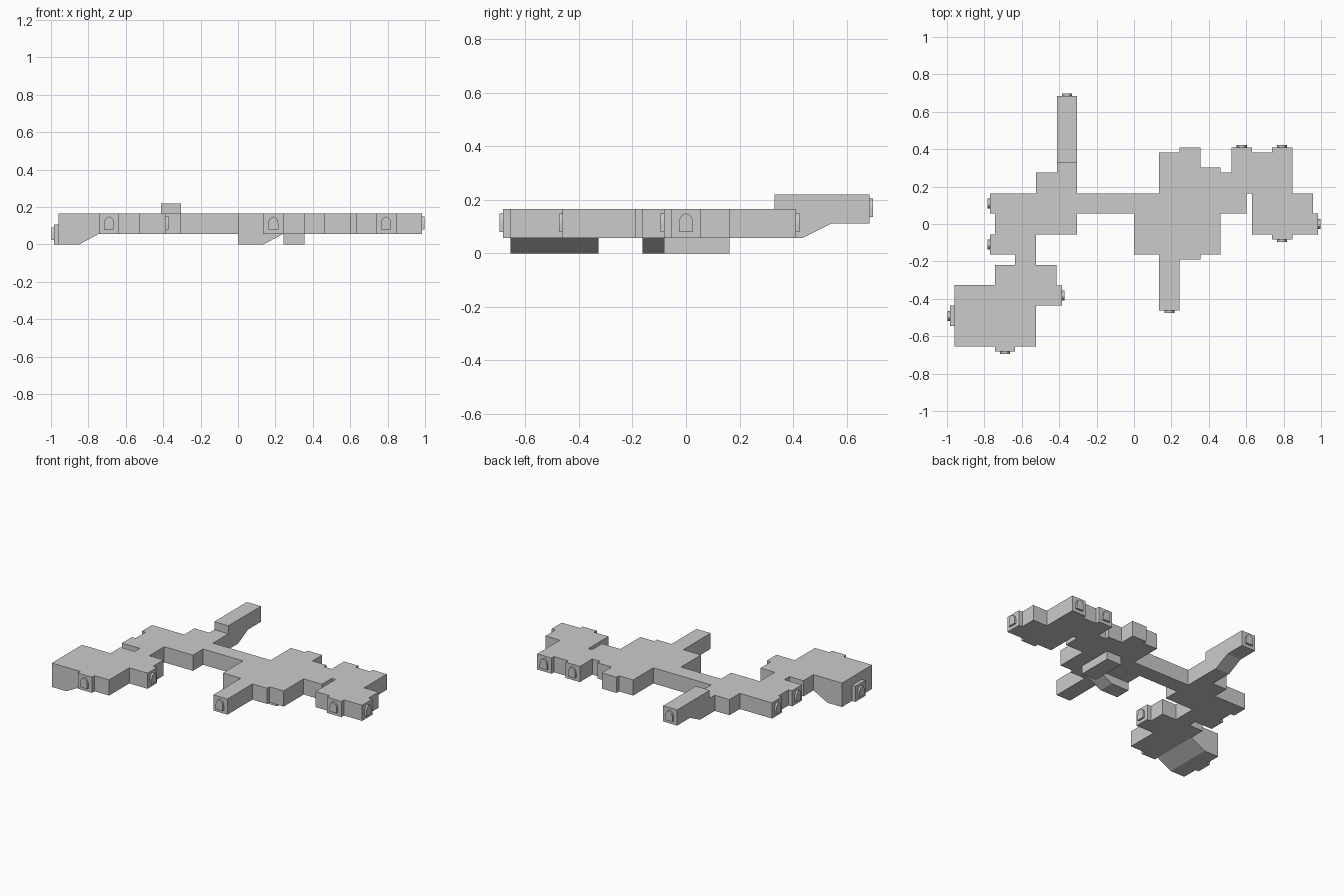
import bpy, bmesh, math

if "Cube" in bpy.data.objects:
    bpy.data.objects.remove(bpy.data.objects["Cube"])


def prism(name, pts, axis, lo, hi, open_sides=()):
    """Sweep a 2D profile along an axis; open_sides are edges left without a wall."""
    place = {'x': lambda a, b, t: (t, a, b),
             'y': lambda a, b, t: (a, t, b),
             'z': lambda a, b, t: (a, b, t)}[axis]
    bm = bmesh.new()
    low = [bm.verts.new(place(a, b, lo)) for a, b in pts]
    top = [bm.verts.new(place(a, b, hi)) for a, b in pts]
    bm.faces.new(low[::-1])
    bm.faces.new(top)
    n = len(pts)
    for i in range(n):
        if i not in open_sides:
            j = (i + 1) % n
            bm.faces.new((low[i], low[j], top[j], top[i]))
    bmesh.ops.recalc_face_normals(bm, faces=bm.faces)
    mesh = bpy.data.meshes.new(name)
    bm.to_mesh(mesh)
    bm.free()
    obj = bpy.data.objects.new(name, mesh)
    bpy.context.collection.objects.link(obj)
    return obj


def door(name, axis, centre, wall, side, floor):
    """Arched door slab standing out from a wall."""
    w, spring, rise = 0.027, 0.052, 0.04
    pts = [(centre - w, floor + 0.023), (centre + w, floor + 0.023)]
    for i in range(9):
        a = math.pi * i / 8
        pts.append((centre + w * math.cos(a), floor + spring + rise * math.sin(a)))
    lo, hi = sorted((wall, wall + side * 0.013))
    prism(name, pts, axis, lo, hi)


FLOOR, ROOF = 0.057, 0.165

# Main floor plan: southern edge west to east, then northern edge back
south = [(-.743, -.655), (-.743, -.683), (-.635, -.683), (-.635, -.655),
         (-.524, -.655), (-.524, -.435), (-.385, -.435), (-.385, -.33),
         (-.415, -.33), (-.415, -.218), (-.524, -.218), (-.524, -.055),
         (-.305, -.055), (-.305, .055), (0, .055), (0, -.163),
         (.135, -.163), (.135, -.462), (.243, -.462), (.243, -.19),
         (.355, -.19), (.355, -.163), (.462, -.163), (.462, .055),
         (.602, .055), (.602, .163), (.63, .163), (.63, -.055),
         (.738, -.055), (.738, -.083), (.847, -.083), (.847, -.055), (.985, -.055)]
north = [(.985, .055), (.957, .055), (.957, .163), (.847, .163), (.847, .41),
         (.738, .41), (.738, .383), (.63, .383), (.63, .41), (.522, .41),
         (.522, .275), (.462, .275), (.462, .303), (.355, .303), (.355, .41),
         (.243, .41), (.243, .383), (.135, .383), (.135, .163),
         (-.305, .163), (-.305, .275), (-.412, .275), (-.524, .275),
         (-.524, .163), (-.77, .163), (-.77, .055), (-.743, .055),
         (-.743, -.055), (-.77, -.055), (-.77, -.163), (-.635, -.163),
         (-.635, -.218), (-.743, -.218), (-.743, -.33)]
plan = south + north
joint_north = plan.index((-.305, .275))
prism("main_floor", plan, 'z', FLOOR, ROOF, (joint_north, len(plan) - 1))

# Northern stair corridor climbing to the upper level
prism("north_stair", [(.275, FLOOR), (.435, FLOOR), (.545, .112), (.685, .112),
                      (.685, .22), (.33, .22), (.33, ROOF), (.275, ROOF)],
      'x', -.412, -.305, (7,))

# Sunken western room with its sloping floor and doorway stub
prism("sunken_west_room", [(-.96, 0), (-.85, 0), (-.743, FLOOR), (-.743, ROOF), (-.96, ROOF)],
      'y', -.655, -.327, (2,))
prism("west_doorway", [(-.985, 0), (-.96, 0), (-.96, .108), (-.985, .108)], 'y', -.545, -.437)

# Lower passages hanging under the eastern hall
prism("lower_ramp", [(0, 0), (.135, 0), (.243, FLOOR), (0, FLOOR)], 'y', -.163, -.055, (2,))
prism("lower_pit", [(.243, 0), (.355, 0), (.355, FLOOR), (.243, FLOOR)], 'y', -.083, .162, (2,))

# Doors: axis, centre along wall, wall position, outward side, floor height
doors = [('x', .109, -.77, -1, FLOOR), ('x', -.109, -.77, -1, FLOOR),
         ('x', -.491, -.985, -1, 0), ('x', -.382, -.385, 1, FLOOR),
         ('x', 0, .985, 1, FLOOR), ('y', -.689, -.683, -1, FLOOR),
         ('y', .189, -.462, -1, FLOOR), ('y', .792, -.083, -1, FLOOR),
         ('y', .792, .41, 1, FLOOR), ('y', .576, .41, 1, FLOOR),
         ('y', -.358, .685, 1, .112)]
for i, d in enumerate(doors):
    door(f"door_{i + 1}", *d)
